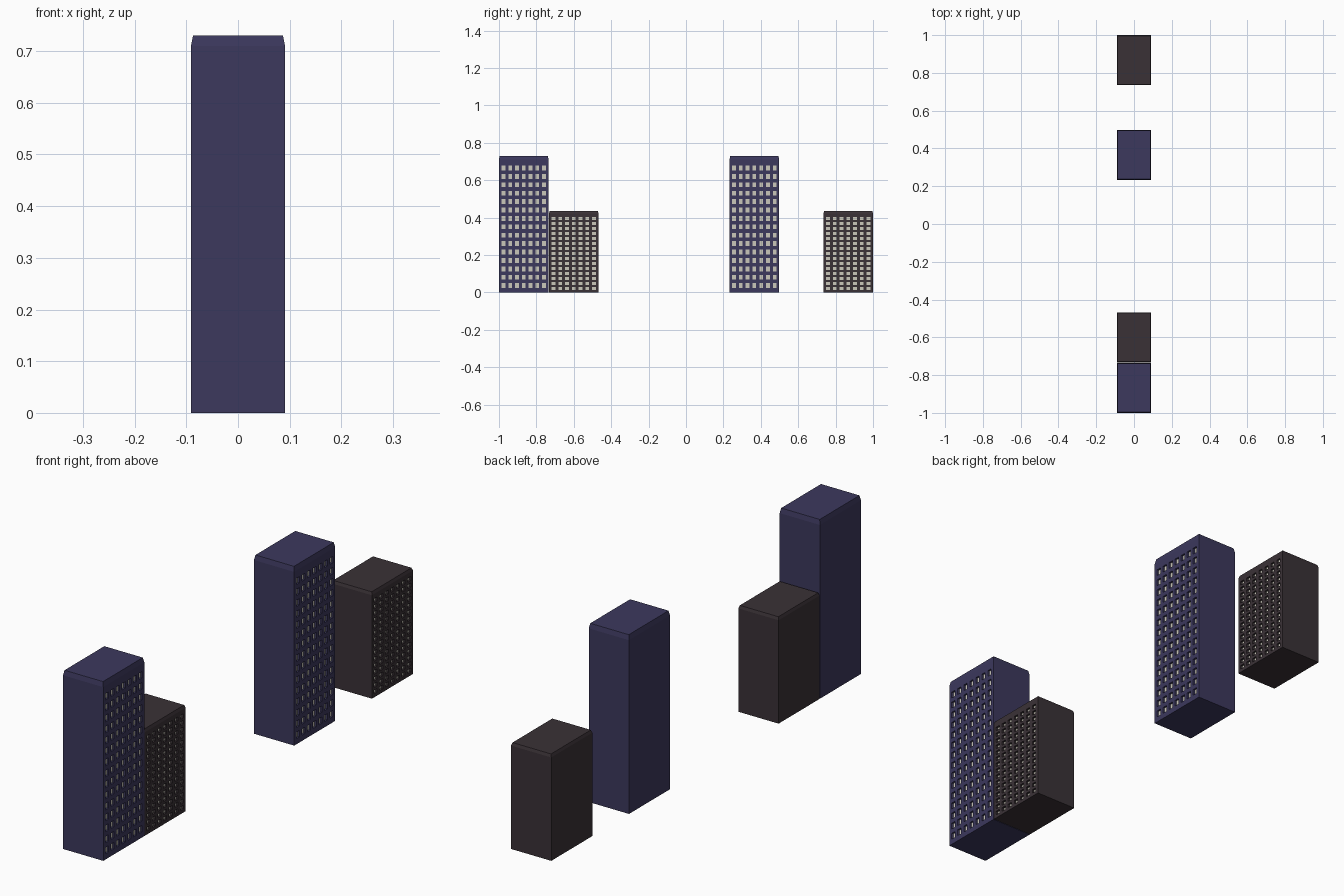
import bpy, bmesh

if "Cube" in bpy.data.objects:
    bpy.data.objects.remove(bpy.data.objects["Cube"])

def mat(name, col):
    m = bpy.data.materials.new(name)
    m.diffuse_color = (*col, 1)
    m.use_nodes = True
    m.node_tree.nodes["Principled BSDF"].inputs["Base Color"].default_value = m.diffuse_color
    return m

NAVY = mat("navy_wall", (0.045, 0.04, 0.11))
BROWN = mat("brown_wall", (0.042, 0.031, 0.037))
PANE = mat("window_pane", (0.6, 0.58, 0.5))

W, L, H = 0.091, 0.265, 0.73      # half width in x, length in y, tower height
COLS, ROWS = 7, 15
RECESS = 0.008

def cuts(first, last, n, size, lo, hi):
    """Grid lines bounding n evenly spaced windows."""
    out = [lo]
    for i in range(n):
        c = first + (last - first) * i / (n - 1)
        out += [c - size / 2, c + size / 2]
    return out + [hi]

def building(name, y0, scale, wall):
    bm = bmesh.new()
    ze = 0.71 * scale
    ys = cuts(0.024, L - 0.024, COLS, 0.02, 0, L)
    zs = [z * scale for z in cuts(0.036, 0.665, ROWS, 0.026, 0, 0.71)]

    # window wall on the +x side
    grid = [[bm.verts.new((W, y0 + y, z)) for z in zs] for y in ys]
    panes = []
    for i in range(len(ys) - 1):
        for j in range(len(zs) - 1):
            f = bm.faces.new((grid[i][j], grid[i + 1][j],
                              grid[i + 1][j + 1], grid[i][j + 1]))
            if i % 2 and j % 2:
                panes.append(f)

    # plain walls, base and chamfered roof
    def ring(z, d):
        return [bm.verts.new(p) for p in ((-W + d, y0 + d, z), (W - d, y0 + d, z),
                (W - d, y0 + L - d, z), (-W + d, y0 + L - d, z))]
    base, eave, roof = ring(0, 0), ring(ze, 0), ring(H * scale, 0.004)
    bm.faces.new(base[::-1])
    bm.faces.new(roof)
    for k in range(4):
        n = (k + 1) % 4
        if k != 1:
            bm.faces.new((base[k], base[n], eave[n], eave[k]))
        bm.faces.new((eave[k], eave[n], roof[n], roof[k]))

    # recessed windows
    for f in bmesh.ops.extrude_discrete_faces(bm, faces=panes)["faces"]:
        f.material_index = 1
        for v in f.verts:
            v.co.x -= RECESS
    bmesh.ops.remove_doubles(bm, verts=bm.verts, dist=1e-5)

    me = bpy.data.meshes.new(name)
    bm.to_mesh(me)
    bm.free()
    me.materials.append(wall)
    me.materials.append(PANE)
    bpy.context.collection.objects.link(bpy.data.objects.new(name, me))

# two tall towers and two low blocks in a row
building("tall_tower_front", -1.0, 1.0, NAVY)
building("low_block_front", -0.733, 0.595, BROWN)
building("tall_tower_back", 0.233, 1.0, NAVY)
building("low_block_back", 0.735, 0.595, BROWN)
